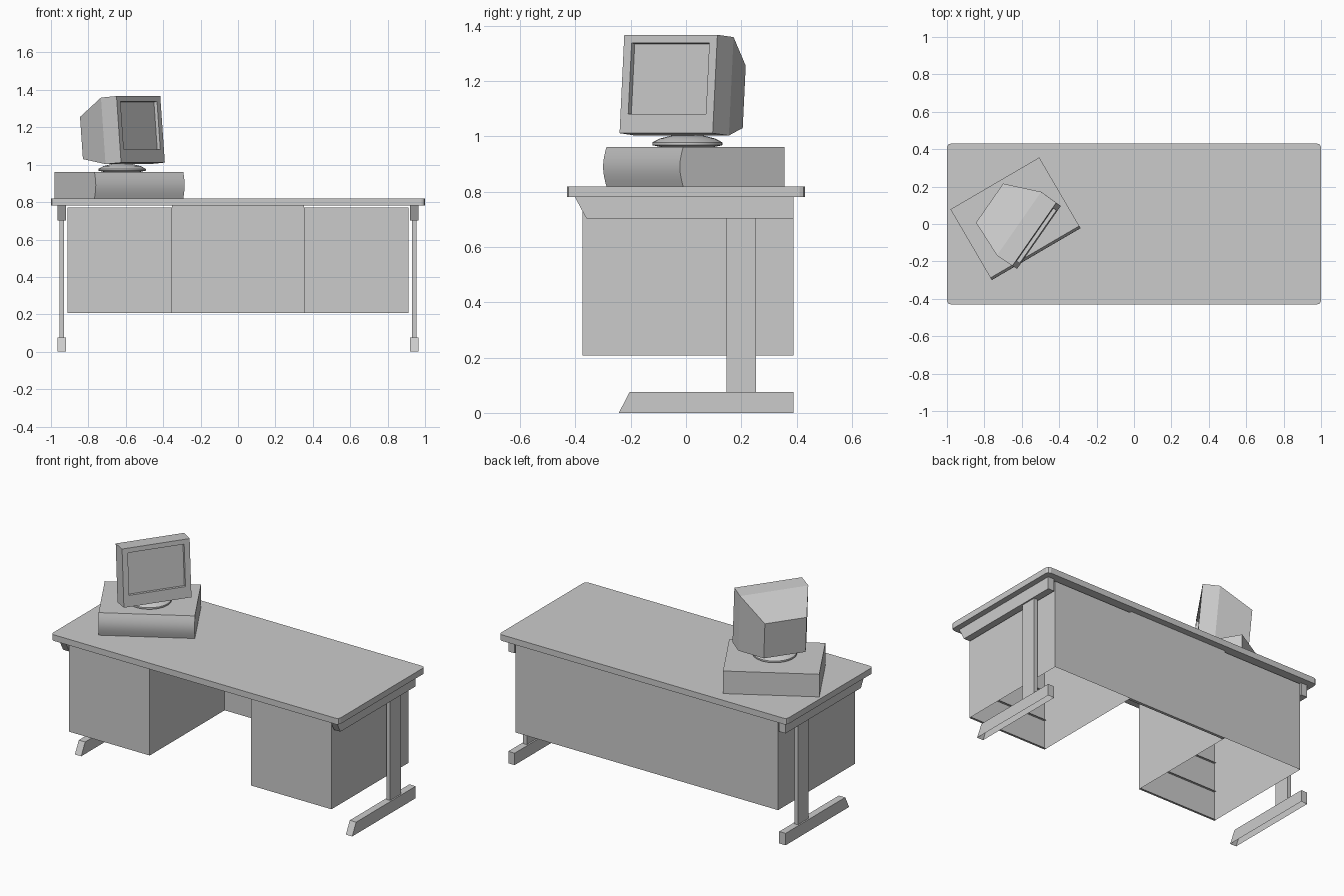
import bpy, bmesh
from math import radians, sin, cos, pi

if "Cube" in bpy.data.objects:
    bpy.data.objects.remove(bpy.data.objects["Cube"])


def add(name, bm, loc=(0, 0, 0), rot=(0, 0, 0), smooth=False):
    bmesh.ops.recalc_face_normals(bm, faces=bm.faces)
    me = bpy.data.meshes.new(name)
    bm.to_mesh(me)
    bm.free()
    ob = bpy.data.objects.new(name, me)
    bpy.context.collection.objects.link(ob)
    ob.location, ob.rotation_euler = loc, rot
    if smooth:
        bpy.ops.object.select_all(action='DESELECT')
        bpy.context.view_layer.objects.active = ob
        ob.select_set(True)
        bpy.ops.object.shade_smooth_by_angle(angle=radians(35))
    return ob


def bridge(bm, rings, cap_start=True, cap_end=True):
    # skin a list of equal-length closed point rings
    vs = [[bm.verts.new(p) for p in r] for r in rings]
    n = len(vs[0])
    for a, b in zip(vs, vs[1:]):
        for i in range(n):
            bm.faces.new((a[i], a[(i + 1) % n], b[(i + 1) % n], b[i]))
    first = bm.faces.new(vs[0]) if cap_start else None
    if cap_end:
        bm.faces.new(vs[-1])
    return first


def prism(name, profile, x0, x1, open_bottom=False, **kw):
    # (y, z) profile extruded along x
    bm = bmesh.new()
    bridge(bm, [[(x, y, z) for y, z in profile] for x in (x0, x1)])
    if open_bottom:
        zmin = min(z for _, z in profile)
        low = [f for f in bm.faces if all(v.co.z < zmin + 1e-5 for v in f.verts)]
        bmesh.ops.delete(bm, geom=low, context='FACES_ONLY')
    return add(name, bm, **kw)


def rect(y0, y1, z0, z1):
    return [(y0, z0), (y1, z0), (y1, z1), (y0, z1)]


# Desktop with softened corners
bm = bmesh.new()
bmesh.ops.create_cube(bm, size=1)
for v in bm.verts:
    v.co = (v.co.x * 2, v.co.y * 0.86, 0.80 + v.co.z * 0.038)
upright = [e for e in bm.edges if abs(e.verts[0].co.z - e.verts[1].co.z) > 0.01]
bmesh.ops.bevel(bm, geom=upright, offset=0.02, segments=2, profile=0.5, affect='EDGES')
add("desktop", bm)


def pedestal(name, x0, x1):
    # shell with open underside; three drawer fronts raised from the front
    bm = bmesh.new()
    yf, yb, z0, z1 = -0.36, 0.388, 0.207, 0.781
    zs = [z0 + (z1 - 0.01 - z0) * i / 3 for i in range(4)]
    left = [bm.verts.new((x0, yf, z)) for z in zs]
    right = [bm.verts.new((x1, yf, z)) for z in zs]
    fronts = [bm.faces.new((left[i], right[i], right[i + 1], left[i + 1])) for i in range(3)]
    bl, br, tl, tr = [bm.verts.new((x, yb, z)) for z in (z0, zs[3]) for x in (x0, x1)]
    bm.faces.new((bl, tl, tr, br))
    bm.faces.new((left[3], right[3], tr, tl))
    bm.faces.new(left + [tl, bl])
    bm.faces.new(right + [tr, br])
    bmesh.ops.inset_individual(bm, faces=fronts, thickness=0.0085)
    out = bmesh.ops.extrude_discrete_faces(bm, faces=fronts)
    for f in out["faces"]:
        for v in f.verts:
            v.co.y -= 0.014
    add(name, bm)


pedestal("left_pedestal", -0.912, -0.352)
pedestal("right_pedestal", 0.352, 0.912)
prism("back_panel", rect(0.37, 0.388, 0.207, 0.781), -0.352, 0.352)

# Leg frames at both ends
for s, side in ((-1, "left"), (1, "right")):
    prism(side + "_top_rail", [(-0.36, 0.703), (0.388, 0.703), (0.388, 0.781), (-0.402, 0.781)],
          s * 0.92, s * 0.964)
    prism(side + "_leg", rect(0.147, 0.253, 0.07, 0.71), s * 0.93, s * 0.955)
    prism(side + "_foot", [(-0.243, 0), (0.388, 0), (0.388, 0.075), (-0.204, 0.075)],
          s * 0.92, s * 0.964, open_bottom=True)

# Loose sheets of paper
for i, (x, y, w, h, a) in enumerate([(0.65, -0.048, 0.386, 0.432, 19.4),
                                     (0.30, 0.20, 0.23, 0.255, -30.7),
                                     (0.171, -0.176, 0.292, 0.258, -39.8)]):
    bm = bmesh.new()
    bmesh.ops.create_grid(bm, x_segments=1, y_segments=1, size=0.5)
    for v in bm.verts:
        v.co.x *= w
        v.co.y *= h
    add(f"paper_{i + 1}", bm, (x, y, 0.821), (0, 0, radians(a)))

# Computer case with a gently bowed front
bow = [(-0.205 - 0.014 * sin(pi * i / 8), 0.961 - 0.142 * i / 8) for i in range(9)]
prism("computer_case", bow + [(0.219, 0.819), (0.219, 0.961)], -0.275, 0.275,
      loc=(-0.6335, 0.028, 0), rot=(0, 0, radians(30.3)), smooth=True)

# Round swivel stand
bm = bmesh.new()
N = 24
bridge(bm, [[(r * cos(2 * pi * k / N), r * sin(2 * pi * k / N), z) for k in range(N)]
            for r, z in [(0.09, 0.96), (0.127, 0.968), (0.127, 0.978),
                         (0.10, 0.992), (0.06, 1.002), (0.03, 1.006)]])
add("monitor_stand", bm, (-0.62, 0.005, 0), smooth=True)

# Monitor: front block tapering to the back, tilted back a little
bm = bmesh.new()


def ring(y, hw, z0, z1):
    return [(-hw, y, z0), (hw, y, z0), (hw, y, z1), (-hw, y, z1)]


bridge(bm, [ring(-0.08, 0.171, 0.07, 0.326),     # screen
            ring(-0.10, 0.171, 0.07, 0.328),     # recess edge
            ring(-0.10, 0.205, 0, 0.357),        # bezel
            ring(0, 0.207, 0, 0.357),            # full body
            ring(0.20, 0.127, 0.044, 0.27)])     # back
add("monitor", bm, (-0.59, -0.015, 1.003), (radians(-4.8), 0, radians(55.2)))
